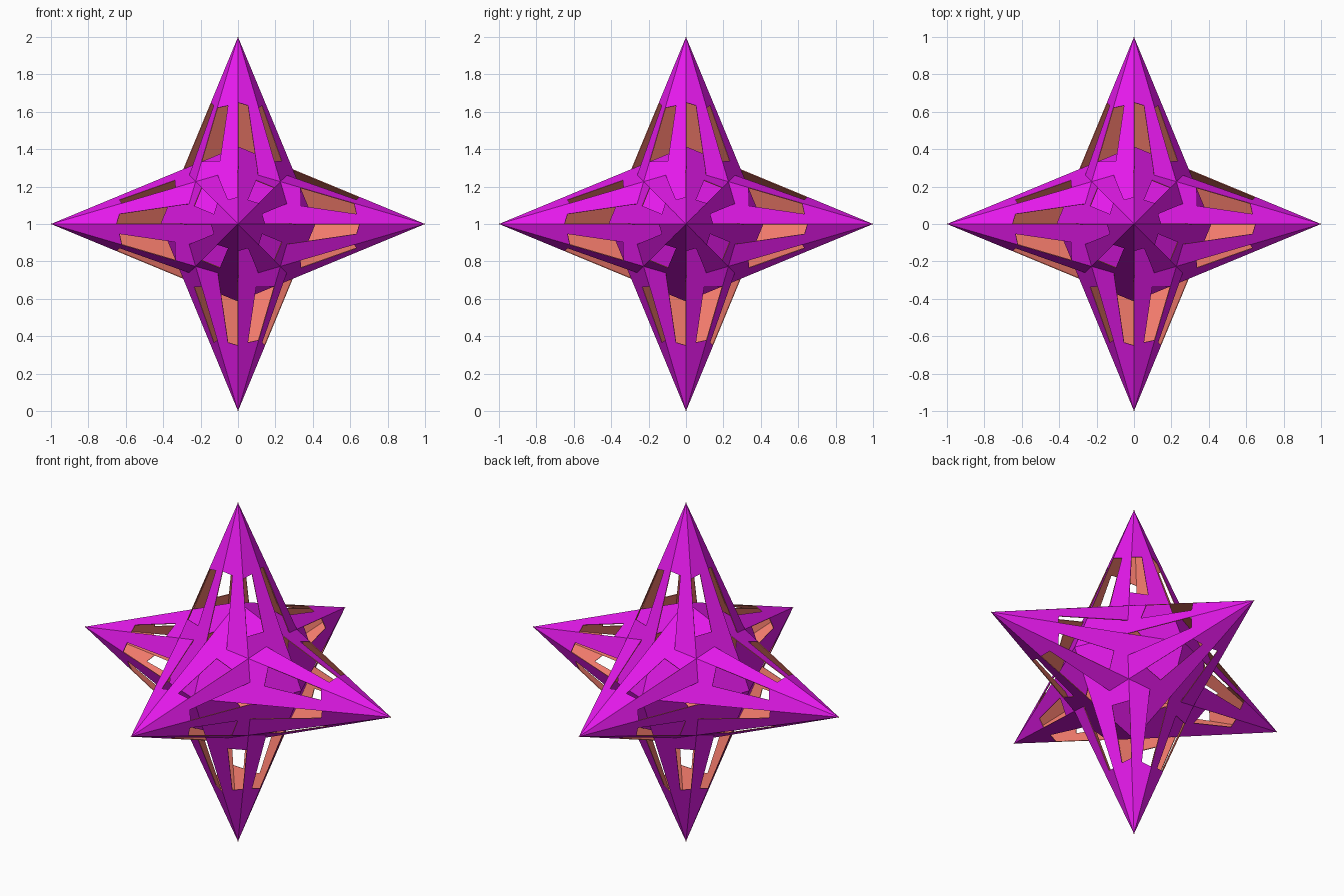
import bpy, bmesh
from itertools import permutations, product
from mathutils import Matrix, Vector

if "Cube" in bpy.data.objects:
    bpy.data.objects.remove(bpy.data.objects["Cube"])

R = 2 ** 0.5 - 1                 # inner point distance on each axis
A = 1 / (3 + 2 ** 0.5)           # three-fold corner coordinate

# One dart-shaped face: two long tips, an inner point and a notch corner
S = Vector((0, -R, 0))
T1 = Vector((0, 0, 1))
T2 = Vector((-1, 0, 0))
P = Vector((-A, -A, A))
I = S.lerp(P, 0.5637)            # where the corner bisectors meet

# Each arm keeps a strip along only one of its edges, the other half is cut out
dart = [
    T1, S,
    T2.lerp(S, 0.78), T2.lerp(I, 0.85), T2.lerp(I, 0.42), T2.lerp(S, 0.35),
    T2, P,
    T1.lerp(P, 0.86), T1.lerp(I, 0.76), T1.lerp(I, 0.42), T1.lerp(P, 0.49),
]
outward = Vector((-1, -1 / R, 1))


def cube_rotations():
    for perm in permutations(range(3)):
        for signs in product((1, -1), repeat=3):
            m = Matrix(((0, 0, 0),) * 3)
            for row, (col, s) in enumerate(zip(perm, signs)):
                m[row][col] = s
            if m.determinant() > 0:
                yield m


def material(name, color):
    mat = bpy.data.materials.new(name)
    mat.diffuse_color = (*color, 1)
    mat.use_nodes = True
    mat.node_tree.nodes["Principled BSDF"].inputs["Base Color"].default_value = mat.diffuse_color
    return mat


# Repeat the face under all 24 rotations of the cube
bm = bmesh.new()
centre = Vector((0, 0, 1))
for rot in cube_rotations():
    face = bm.faces.new([bm.verts.new(rot @ p + centre) for p in dart])
    face.normal_update()
    if face.normal.dot(rot @ outward) < 0:
        face.normal_flip()

mesh = bpy.data.meshes.new("star_frame")
bm.to_mesh(mesh)
bm.free()
star = bpy.data.objects.new("star_frame", mesh)
bpy.context.collection.objects.link(star)

# Magenta outside, salmon inside and on the cut edges
mesh.materials.append(material("magenta", (0.8, 0.01, 0.85)))
mesh.materials.append(material("salmon", (0.9, 0.2, 0.15)))
sheet = star.modifiers.new("sheet_thickness", 'SOLIDIFY')
sheet.thickness = 0.004
sheet.offset = -1
sheet.material_offset = 1
sheet.material_offset_rim = 1
